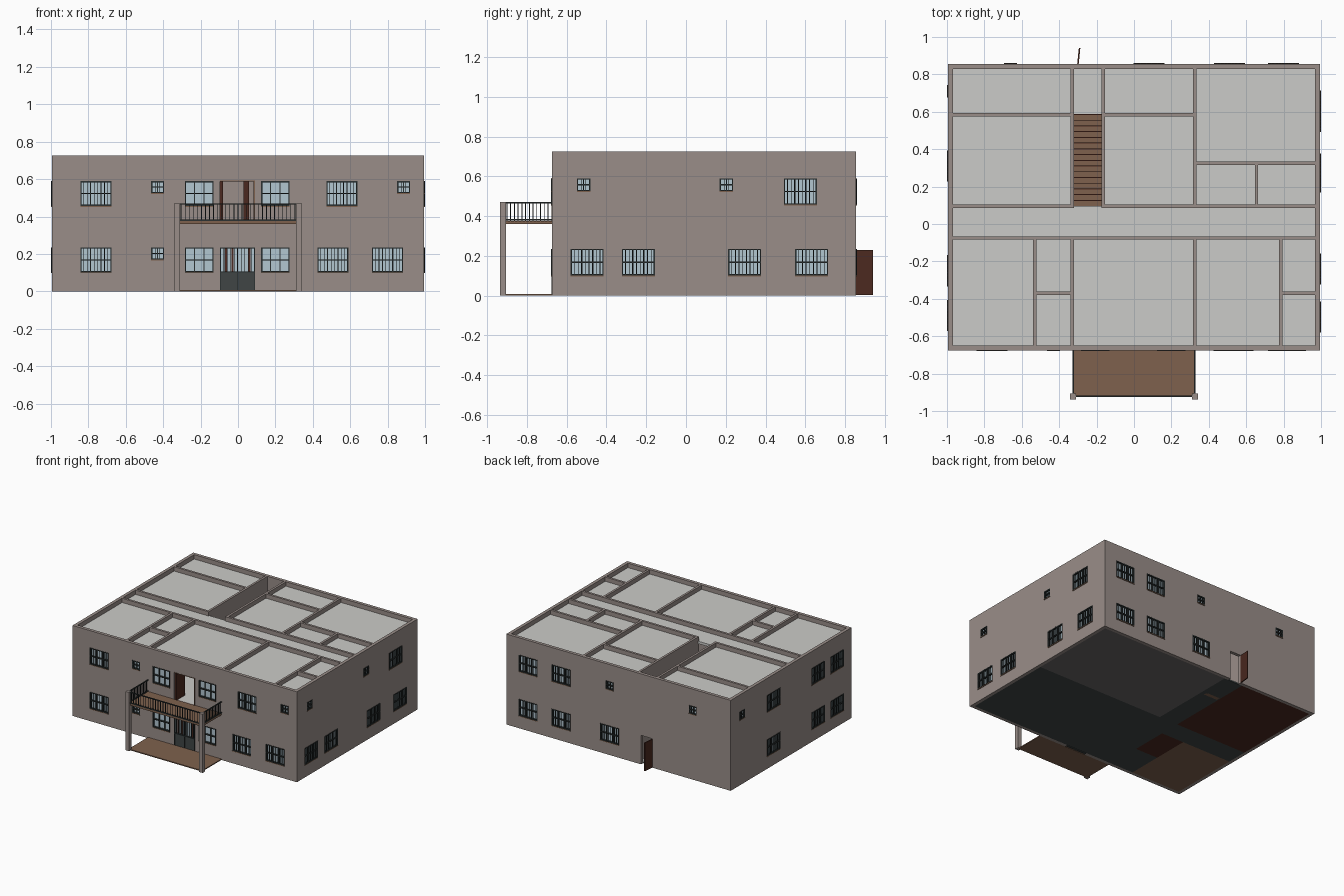
import bpy, bmesh
from mathutils import Vector

cube = bpy.data.objects.get("Cube")
if cube:
    bpy.data.objects.remove(cube, do_unlink=True)


def material(name, *rgb):
    m = bpy.data.materials.new(name)
    m.use_nodes = True
    m.diffuse_color = (*rgb, 1)
    bsdf = next(n for n in m.node_tree.nodes if n.type == 'BSDF_PRINCIPLED')
    bsdf.inputs["Base Color"].default_value = (*rgb, 1)
    return m


WALL = material("wall_taupe", .32, .27, .25)
SLAB = material("slab_light_grey", .60, .60, .58)
WOOD = material("wood_brown", .21, .12, .075)
DOOR = material("door_dark_brown", .07, .022, .014)
IRON = material("iron_dark", .025, .032, .032)
GLASS = material("glass_pale_blue", .45, .57, .64)
STONE = material("floor_slate", .05, .06, .06)
TILE = material("floor_grey", .14, .13, .13)


def part(name, mat, boxes):
    """One object from (low corner, high corner) boxes."""
    bm = bmesh.new()
    for a, b in boxes:
        lo = Vector(map(min, a, b))
        hi = Vector(map(max, a, b))
        verts = bmesh.ops.create_cube(bm, size=1)["verts"]
        for v in verts:
            v.co = Vector((lo[i] + (v.co[i] + .5) * (hi[i] - lo[i]) for i in range(3)))
    me = bpy.data.meshes.new(name)
    bm.to_mesh(me)
    bm.free()
    me.materials.append(mat)
    ob = bpy.data.objects.new(name, me)
    bpy.context.scene.collection.objects.link(ob)
    return ob


X, Y0, Y1, TOP, FLOOR, T = .995, -.675, .855, .725, .365, .026


def place(side, u, d, z):
    """Wall coordinates: u along the wall, d outward, z up."""
    return {"front": (u, Y0 - d, z), "back": (u, Y1 + d, z),
            "right": (X + d, u, z), "left": (-X - d, u, z)}[side]


def wall_box(side, u0, u1, d0, d1, z0, z1):
    return place(side, u0, d0, z0), place(side, u1, d1, z1)


# Window centres: side, storey height, wide ones, small ones
LAYOUT = [
    ("front", 0, (-.76, -.207, .2, .507, .8), (-.43,)),
    ("front", FLOOR - .01, (-.76, -.207, .2, .555), (-.43, .885)),
    ("right", 0, (-.497, -.24, .295, .632), ()),
    ("right", FLOOR - .01, (.575,), (-.515, .203)),
    ("back", 0, (.8, .51, .08), ()),
    ("back", FLOOR - .01, (.8, .51), (.08, -.66)),
    ("left", 0, (-.49, -.25, .31), ()),
    ("left", FLOOR - .01, (-.49, -.25, .31), (.71,)),
]
openings, panes, frames, sills = [], [], [], []


def window(side, u, z0, z1, half, grille, mullions):
    a, b = u - half, u + half
    openings.append(wall_box(side, a, b, -.05, .02, z0, z1))
    panes.append(wall_box(side, a, b, -.016, -.012, z0, z1))
    f = .006
    for s in (a, b - f):
        frames.append(wall_box(side, s, s + f, -.02, .003, z0, z1))
    mid = (z0 + z1) / 2
    for z in (z0, z1 - f, mid - f / 2):
        frames.append(wall_box(side, a, b, -.02, .003, z, z + f))
    for i in range(mullions):
        m = a + (b - a) * (i + 1) / (mullions + 1)
        frames.append(wall_box(side, m - .003, m + .003, -.02, -.004, z0, z1))
    for i in range(grille):
        m = a + (b - a) * (i + 1) / (grille + 1)
        frames.append(wall_box(side, m - .0015, m + .0015, 0, .005, z0, z1))
    sills.append(wall_box(side, a, b, -.02, .005, z0 - .005, z0))


for side, base, wide, small in LAYOUT:
    for u in wide:
        by_porch = side == "front" and abs(u) < .25
        window(side, u, base + .102, base + .234, .076 if by_porch else .083,
               0 if by_porch else 8, 2)
    for u in small:
        window(side, u, base + .17, base + .234, .034, 2, 1)

# Door openings: entrance, balcony, back
openings += [wall_box("front", -.095, .09, -.05, .02, -.01, .235),
             wall_box("front", -.095, .09, -.05, .02, FLOOR, .592),
             wall_box("back", -.295, -.2, -.05, .02, -.01, .232)]

# Outer shell, hollowed and pierced
shell = part("outer_walls", WALL, [((-X, Y0, 0), (X, Y1, TOP))])
void = part("room_cutter", WALL, [((-X + T, Y0 + T, -.1), (X - T, Y1 - T, 1))])
holes = part("opening_cutter", WALL, openings)
for cutter in (void, holes):
    cutter.hide_render = True
    mod = shell.modifiers.new("cut", 'BOOLEAN')
    mod.operation, mod.solver, mod.object = 'DIFFERENCE', 'EXACT', cutter
bpy.context.view_layer.update()
evaluated = shell.evaluated_get(bpy.context.evaluated_depsgraph_get())
cut_mesh = bpy.data.meshes.new_from_object(evaluated)
shell.modifiers.clear()
shell.data = cut_mesh
for cutter in (void, holes):
    bpy.data.objects.remove(cutter, do_unlink=True)

part("window_glass", GLASS, panes)
part("window_frames", IRON, frames)
part("window_sills", WOOD, sills)

# Partition walls: along x (y, from, to) and along y (x, from, to)
W, E, S, N = -X + T, X - T, Y0 + T, Y1 - T
ALONG_X = [(.585, W, -.33), (.585, -.165, .325), (.095, W, -.32), (.095, -.175, E),
           (-.075, W, E), (.325, .325, E), (-.37, -.53, -.33), (-.37, .785, E)]
ALONG_Y = [(-.33, .095, N), (-.165, .095, N), (.325, .095, N), (.655, .095, .325),
           (-.53, S, -.075), (-.33, S, -.075), (.325, S, -.075), (.785, S, -.075)]
h = .009
walls = [((a, y - h, .005), (b, y + h, TOP - .001)) for y, a, b in ALONG_X]
walls += [((x - h, a, .005), (x + h, b, TOP - .001)) for x, a, b in ALONG_Y]
part("partition_walls", WALL, walls)


# Storey slabs leave the stairwell open
def slab(name, z0, z1):
    part(name, SLAB, [((W, S, z0), (E, .095, z1)), ((W, .095, z0), (-.33, N, z1)),
                      ((-.165, .095, z0), (E, N, z1))])


slab("upper_floor", FLOOR - .02, FLOOR)
slab("ceiling", .67, .69)

# Ground floors by room
G = .008
part("slate_floor", STONE, [((W, -.075, 0), (E, .095, G)), ((-.33, S, 0), (E, -.075, G)),
                            ((-.53, S, 0), (-.33, -.37, G)), ((-.33, .095, 0), (-.165, N, G))])
part("grey_floor", TILE, [((-.165, .095, 0), (E, N, G))])
part("dark_wood_floor", DOOR, [((W, .095, 0), (-.33, N, G)),
                               ((-.53, -.37, 0), (-.33, -.075, G))])
part("wood_floor", WOOD, [((W, S, 0), (-.53, -.075, G))])
part("stair_landing", SLAB, [((-.33, .585, G), (-.165, N, G + .004))])

# Staircase rising towards the corridor
STEPS = 16
run, rise = .49 / STEPS, FLOOR / STEPS
part("staircase", WOOD, [((-.321, .585 - (i + 1) * run, i * rise),
                          (-.174, .585 - i * run, (i + 1) * rise)) for i in range(STEPS)])
part("stair_nosings", DOOR, [((-.321, .583 - i * run, (i + 1) * rise - .004),
                              (-.174, .588 - i * run, (i + 1) * rise + .001))
                             for i in range(STEPS)])

# Entrance door with glazed, barred top
part("entrance_door_panel", STONE, [wall_box("front", -.095, .09, -.02, -.005, 0, .1)])
part("entrance_door_glass", GLASS, [wall_box("front", -.095, .09, -.018, -.014, .1, .235)])
bars = [wall_box("front", u, u + .005, -.02, .002, 0, .235) for u in (-.095, -.005, .085)]
bars += [wall_box("front", -.095, .09, -.02, .002, z, z + .006) for z in (.1, .229)]
bars += [wall_box("front", -.095 + i * .0185, -.092 + i * .0185, -.01, -.002, .1, .235)
         for i in range(1, 10)]
part("entrance_door_bars", IRON, bars)
part("entrance_door_strips", DOOR, [wall_box("front", u, u + .012, -.014, -.011, .106, .229)
                                    for u in (-.07, -.035, .055)])

# Opened balcony and back doors
part("balcony_door_leaves", DOOR, [((-.095, Y0 + .01, FLOOR), (-.08, Y0 + .12, .59)),
                                   ((.03, -.2, FLOOR), (.058, -.085, .59))])
part("balcony_door_frame", WOOD, [wall_box("front", .084, .09, -.026, .002, FLOOR, .592),
                                  wall_box("front", -.095, .09, -.026, .002, .587, .592)])
leaf = part("back_door_leaf", DOOR, [((-.004, 0, .003), (.004, .09, .23))])
leaf.location = (-.3, Y1 - .004, 0)
leaf.rotation_euler.z = -.1

# Porch, balcony deck and posts
PX, PY = .326, -.92
part("porch_floor", WOOD, [((-PX, PY, 0), (PX, Y0, G))])
part("balcony_deck", WOOD, [((-PX, PY, .36), (PX, Y0, .375))])
part("balcony_posts", WALL, [((s * PX - .016, PY - .017, 0), (s * PX + .016, PY + .015, .47))
                             for s in (-1, 1)])

# Railing on three sides
rails, r, t = [], .004, .002
for z in (.377, .463):
    rails.append(((-PX, PY - r, z), (PX, PY + r, z + .007)))
    rails += [((s * PX - r, PY, z), (s * PX + r, Y0, z + .007)) for s in (-1, 1)]
for i in range(1, 30):
    x = -PX + 2 * PX * i / 30
    rails.append(((x - t, PY - t, .375), (x + t, PY + t, .465)))
for i in range(1, 13):
    y = PY + (Y0 - PY) * i / 13
    rails += [((s * PX - t, y - t, .375), (s * PX + t, y + t, .465)) for s in (-1, 1)]
part("balcony_railing", IRON, rails)
